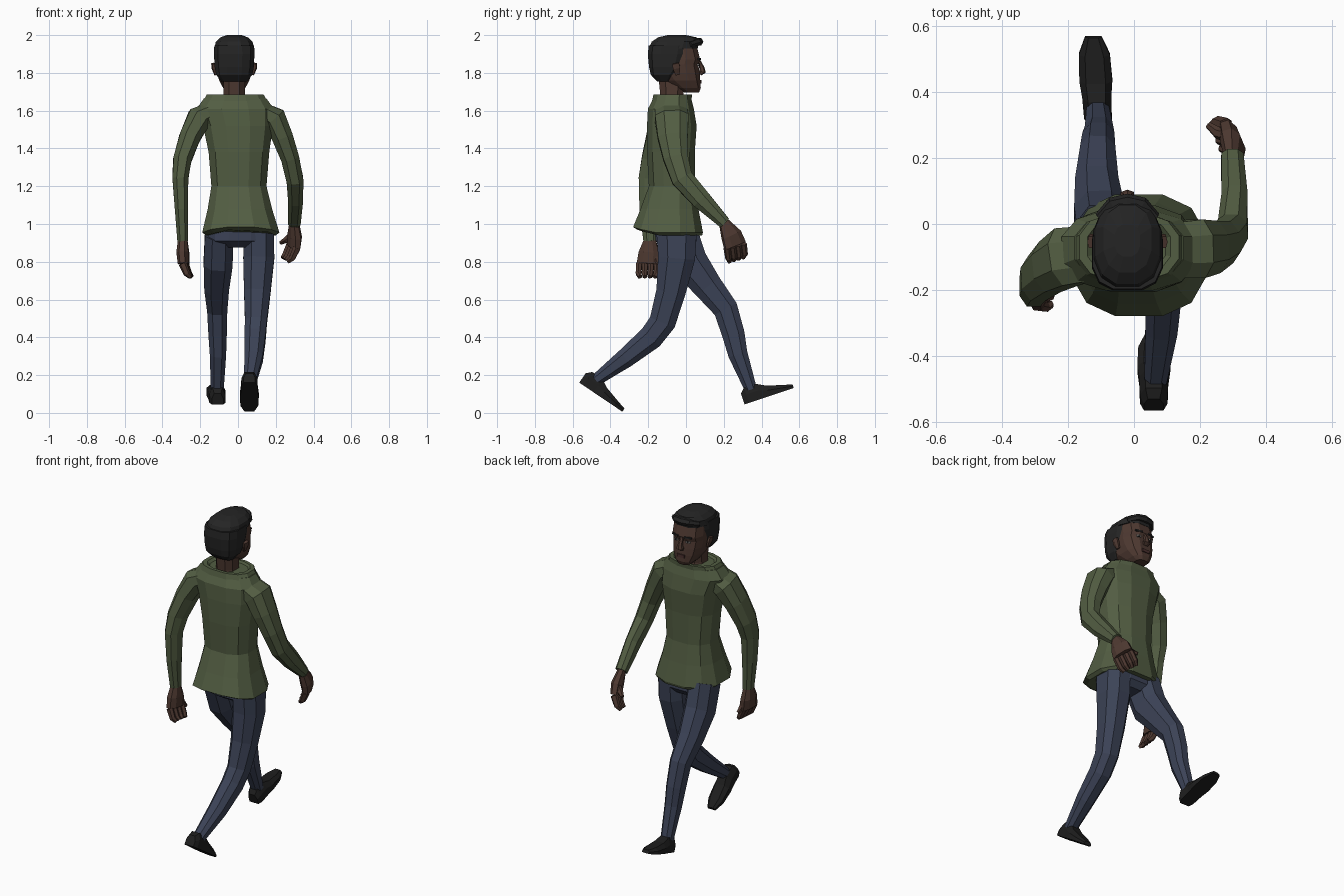
import bpy, bmesh, math
from mathutils import Vector, Matrix

def material(name, rgb):
    m = bpy.data.materials.new(name)
    m.diffuse_color = (*rgb, 1)
    return m

GREEN = material("sweater green", (0.085, 0.11, 0.055))
BLUE = material("denim blue", (0.045, 0.056, 0.095))
SKIN = material("brown skin", (0.075, 0.04, 0.03))
HAIR = material("black hair", (0.018, 0.018, 0.018))
SHOE = material("shoe black", (0.013, 0.013, 0.013))
LIP = material("lip brown", (0.07, 0.03, 0.028))
EYE = material("eye white", (0.3, 0.28, 0.26))

def loft(name, rings, mat):
    """Skin a list of equal point rings and close both ends."""
    bm = bmesh.new()
    vs = [[bm.verts.new(p) for p in r] for r in rings]
    n = len(vs[0])
    for a, b in zip(vs, vs[1:]):
        for i in range(n):
            j = (i + 1) % n
            bm.faces.new((a[i], a[j], b[j], b[i]))
    bm.faces.new(vs[0][::-1])
    bm.faces.new(vs[-1])
    bmesh.ops.recalc_face_normals(bm, faces=bm.faces)
    me = bpy.data.meshes.new(name)
    bm.to_mesh(me)
    bm.free()
    me.materials.append(mat)
    ob = bpy.data.objects.new(name, me)
    bpy.context.collection.objects.link(ob)
    return ob

def power(v, e):
    return math.copysign(abs(v) ** e, v)

def oval(c, u, v, a, b, n, e):
    ts = [2 * math.pi * (i + 0.5) / n for i in range(n)]
    return [c + u * a * power(math.cos(t), e) + v * b * power(math.sin(t), e) for t in ts]

def stack(name, rows, mat, n=12, e=0.8, back_lift=0):
    """Horizontal rings: z, centre x, half width, back y, front y."""
    rings = []
    for k, (z, cx, hw, y0, y1) in enumerate(rows):
        r = oval(Vector((cx, (y0 + y1) / 2, z)), Vector((1, 0, 0)), Vector((0, 1, 0)),
                 hw, (y1 - y0) / 2, n, e)
        if k < 2:
            for p in r:
                p.z += back_lift * max(0, 1 - (p.y - y0) / 0.1)
        rings.append(r)
    return loft(name, rings, mat)

def limb(name, path, ref, mat, n=8, e=0.85):
    """Rings across a path: x, y, z, half size along ref, half size across."""
    pts = [Vector(p[:3]) for p in path]
    rings = []
    for i, p in enumerate(path):
        t = (pts[min(i + 1, len(pts) - 1)] - pts[max(i - 1, 0)]).normalized()
        u = (Vector(ref) - t * t.dot(Vector(ref))).normalized()
        rings.append(oval(pts[i], u, t.cross(u), p[3], p[4], n, e))
    return loft(name, rings, mat)

def box(name, c, s, mat, turn=0):
    bm = bmesh.new()
    bmesh.ops.create_cube(bm, size=1, matrix=Matrix.Translation(c)
                          @ Matrix.Rotation(turn, 4, 'Z') @ Matrix.Diagonal((*s, 1)))
    me = bpy.data.meshes.new(name)
    bm.to_mesh(me)
    bm.free()
    me.materials.append(mat)
    bpy.context.collection.objects.link(bpy.data.objects.new(name, me))

X, Y = (1, 0, 0), (0, 1, 0)

# Sweater body with flared hem, and a collar band
stack("sweater_body", [
    (0.94, 0.015, 0.19, -0.26, 0.09), (0.955, 0.015, 0.21, -0.285, 0.095),
    (1.08, 0.01, 0.175, -0.245, 0.07), (1.20, 0.005, 0.15, -0.20, 0.05),
    (1.38, 0.005, 0.165, -0.21, 0.05), (1.52, 0.0, 0.19, -0.21, 0.06),
    (1.61, -0.015, 0.21, -0.205, 0.045), (1.665, -0.015, 0.17, -0.175, 0.03),
    (1.672, -0.015, 0.12, -0.15, 0.01)], GREEN, back_lift=0.03)
stack("collar", [
    (1.64, -0.015, 0.18, -0.185, 0.03), (1.685, -0.015, 0.155, -0.175, 0.035),
    (1.685, -0.015, 0.13, -0.155, 0.018), (1.66, -0.015, 0.10, -0.14, 0.005)], GREEN)

# Sleeves
limb("sleeve_right", [
    (0.12, -0.08, 1.60, 0.09, 0.05), (0.19, -0.075, 1.56, 0.095, 0.07),
    (0.235, -0.07, 1.46, 0.085, 0.06), (0.275, -0.055, 1.35, 0.07, 0.052),
    (0.30, -0.02, 1.24, 0.062, 0.048), (0.305, 0.08, 1.13, 0.055, 0.042),
    (0.298, 0.205, 1.005, 0.034, 0.036)], Y, GREEN)
limb("sleeve_left", [
    (-0.14, -0.09, 1.60, 0.09, 0.05), (-0.205, -0.10, 1.56, 0.095, 0.07),
    (-0.255, -0.13, 1.46, 0.085, 0.06), (-0.295, -0.165, 1.34, 0.075, 0.052),
    (-0.305, -0.19, 1.24, 0.065, 0.045), (-0.30, -0.195, 1.08, 0.055, 0.037),
    (-0.293, -0.19, 0.91, 0.038, 0.03)], Y, GREEN)

# Hands: palm, four curled fingers and a thumb
def hand(side, wrist, palm, knuckle, tip, width, thumb):
    w, p, k, t = map(Vector, (wrist, palm, knuckle, tip))
    across = Vector(width)
    limb("palm_" + side, [(*w, 0.028, 0.024), (*p, 0.058, 0.034), (*k, 0.064, 0.03)],
         width, SKIN)
    for i in range(4):
        o = across * (0.032 * (i - 1.5))
        mid = k.lerp(t, 0.55) + o + (k - p) * 0.25
        limb(f"finger_{side}_{i + 1}", [(*(k + o), 0.017, 0.022), (*mid, 0.016, 0.018),
             (*(t + o * 0.8), 0.012, 0.012)], width, SKIN, 6)
    limb("thumb_" + side, [(*(p + across * 0.03), 0.02, 0.02),
         (*(p.lerp(Vector(thumb), 0.6)), 0.018, 0.018), (*thumb, 0.01, 0.01)], width, SKIN, 6)

hand("right", (0.298, 0.20, 1.01), (0.30, 0.24, 0.94), (0.295, 0.26, 0.885),
     (0.25, 0.265, 0.81), (-0.35, 0.9, 0.25), (0.225, 0.30, 0.90))
hand("left", (-0.293, -0.19, 0.93), (-0.292, -0.195, 0.85), (-0.288, -0.20, 0.79),
     (-0.248, -0.205, 0.72), (0.1, 0.99, 0), (-0.265, -0.13, 0.77))

# Trousers
stack("trouser_hips", [
    (0.875, 0.01, 0.10, -0.11, 0.03), (0.91, 0.01, 0.175, -0.165, 0.06),
    (1.03, 0.01, 0.165, -0.17, 0.055)], BLUE)
limb("trouser_leg_right", [
    (0.11, -0.05, 0.97, 0.085, 0.115), (0.11, -0.05, 0.82, 0.088, 0.105),
    (0.102, -0.08, 0.64, 0.075, 0.083), (0.095, -0.125, 0.48, 0.062, 0.075),
    (0.09, -0.185, 0.40, 0.06, 0.07), (0.083, -0.32, 0.29, 0.052, 0.055),
    (0.065, -0.475, 0.175, 0.036, 0.034)], X, BLUE)
limb("trouser_leg_left", [
    (-0.10, -0.04, 0.95, 0.08, 0.11), (-0.105, 0.015, 0.80, 0.082, 0.105),
    (-0.113, 0.115, 0.67, 0.07, 0.083), (-0.11, 0.21, 0.55, 0.057, 0.07),
    (-0.108, 0.25, 0.42, 0.052, 0.064), (-0.106, 0.275, 0.31, 0.046, 0.055),
    (-0.11, 0.345, 0.12, 0.036, 0.034)], X, BLUE)

# Shoes: heel-to-toe sections of position, height and half width
def shoe(name, x, heel, toe, drift):
    h = Vector((x, *heel))
    d = (Vector((x + drift, *toe)) - h).normalized()
    up = Vector((1, 0, 0)).cross(d)
    rings = []
    for s, top, w in [(0, 0.06, 0.03), (0.025, 0.085, 0.042), (0.09, 0.085, 0.044),
                      (0.14, 0.058, 0.05), (0.22, 0.035, 0.047), (0.275, 0.02, 0.025)]:
        shape = [(-w, 0), (w, 0), (w, top * 0.55), (w * 0.6, top), (-w * 0.6, top), (-w, top * 0.55)]
        rings.append([h + d * s + Vector((a, 0, 0)) + up * b for a, b in shape])
    loft(name, rings, SHOE)

shoe("shoe_left", -0.108, (0.31, 0.045), (0.565, 0.13), -0.015)
shoe("shoe_right", 0.06, (-0.565, 0.16), (-0.335, 0.005), 0.0)

# Neck and head
HX = -0.02
stack("neck", [(1.60, HX, 0.075, -0.15, 0.01), (1.68, HX, 0.06, -0.14, -0.01),
               (1.78, HX, 0.062, -0.15, 0.0)], SKIN, 8)
stack("head", [
    (1.697, HX, 0.038, -0.01, 0.07), (1.72, HX, 0.06, -0.06, 0.08),
    (1.76, HX, 0.082, -0.12, 0.078), (1.80, HX, 0.092, -0.16, 0.075),
    (1.845, HX, 0.098, -0.18, 0.068), (1.87, HX, 0.098, -0.185, 0.078),
    (1.94, HX, 0.095, -0.18, 0.06), (1.98, HX, 0.06, -0.13, 0.02)], SKIN, 12, 0.7)

# Hair: cap over back and sides, crown on top and a fringe roll
stack("hair_back", [
    (1.755, HX, 0.07, -0.155, -0.08), (1.79, HX, 0.098, -0.188, -0.04),
    (1.83, HX, 0.106, -0.198, 0.0), (1.90, HX, 0.11, -0.205, 0.025),
    (1.945, HX, 0.108, -0.20, 0.03)], HAIR, 12, 0.7)
stack("hair_crown", [
    (1.93, HX, 0.108, -0.20, 0.065), (1.965, HX, 0.10, -0.185, 0.075),
    (1.988, HX, 0.075, -0.15, 0.06), (2.0, HX, 0.04, -0.10, 0.0)], HAIR, 12, 0.8)
limb("hair_fringe", [(HX - 0.085, 0.02, 1.95, 0.016, 0.016), (HX - 0.045, 0.06, 1.963, 0.02, 0.022),
     (HX, 0.068, 1.965, 0.022, 0.024), (HX + 0.045, 0.06, 1.963, 0.02, 0.022),
     (HX + 0.085, 0.02, 1.95, 0.016, 0.016)], (0, 0, 1), HAIR, 6)

# Face: nose, lips, then paired eyes, brows and ears
limb("nose", [(HX, 0.068, 1.865, 0.01, 0.008), (HX, 0.085, 1.825, 0.014, 0.014),
              (HX, 0.088, 1.805, 0.023, 0.017), (HX, 0.075, 1.793, 0.017, 0.008)], X, SKIN, 6)
box("lips", (HX, 0.078, 1.754), (0.05, 0.009, 0.018), LIP)
for s, side in ((-1, "left"), (1, "right")):
    box("eye_" + side, (HX + s * 0.04, 0.066, 1.843), (0.026, 0.009, 0.01), EYE, -s * 0.2)
    box("pupil_" + side, (HX + s * 0.04, 0.068, 1.843), (0.011, 0.009, 0.011), HAIR, -s * 0.2)
    box("brow_" + side, (HX + s * 0.042, 0.071, 1.873), (0.045, 0.009, 0.009), HAIR, -s * 0.2)
    limb("ear_" + side, [(HX + s * 0.097, -0.045, 1.79, 0.012, 0.008),
         (HX + s * 0.108, -0.05, 1.825, 0.022, 0.012),
         (HX + s * 0.112, -0.055, 1.85, 0.02, 0.01)], Y, SKIN, 6)
